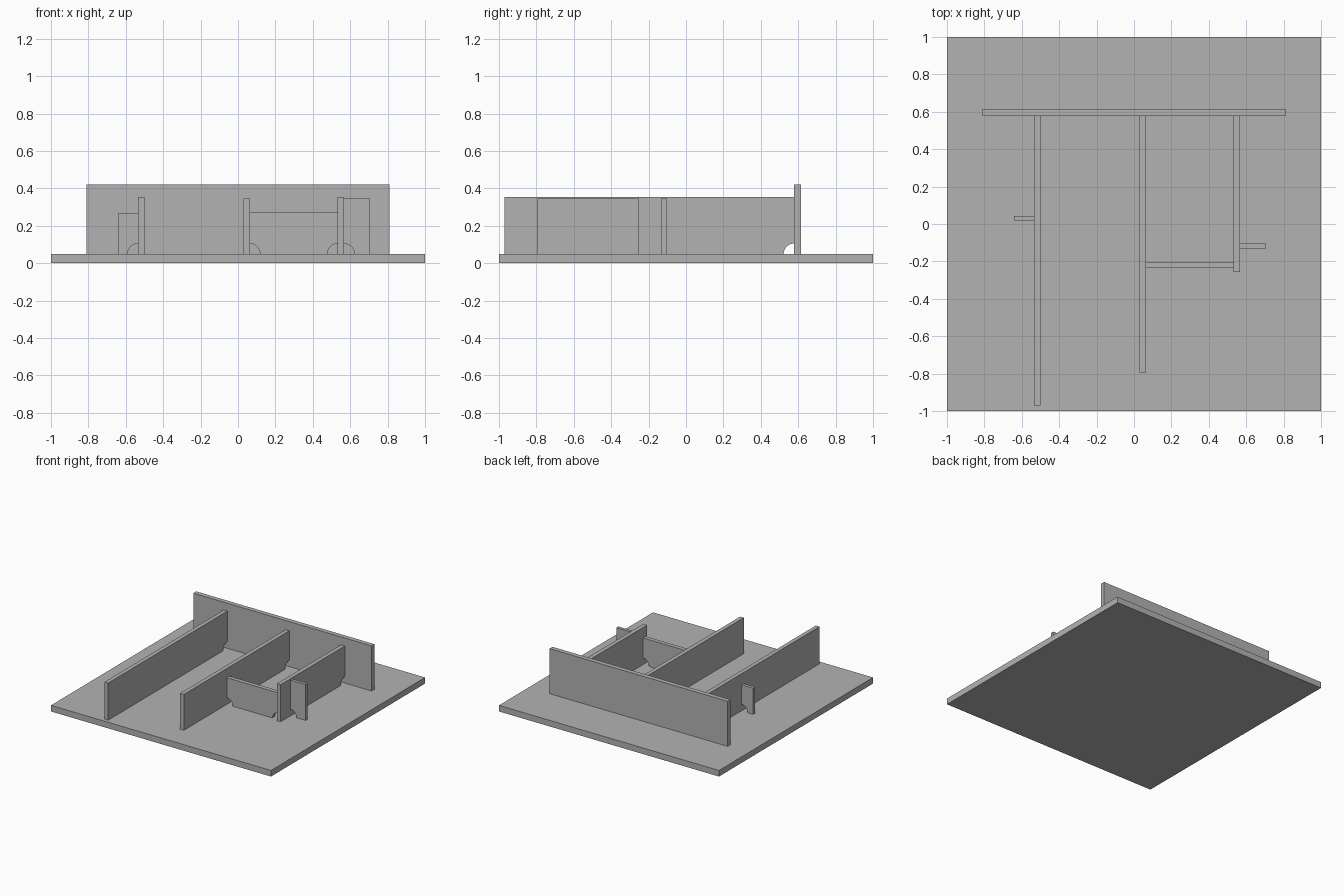
import bpy
import bmesh
from math import cos, sin, pi
from mathutils import Vector

cube = bpy.data.objects.get("Cube")
if cube:
    bpy.data.objects.remove(cube, do_unlink=True)

GREY = (0.45, 0.45, 0.45, 1)
grey = bpy.data.materials.new("plain grey")
grey.use_nodes = True
grey.diffuse_color = GREY
grey.node_tree.nodes["Principled BSDF"].inputs["Base Color"].default_value = GREY

FLOOR = 0.05     # top of the base plate
NOTCH = 0.055    # radius of the relief at a welded corner
STEPS = 8


def plate(name, axis, span, thick, z0, z1, notch_start=False, notch_end=False):
    """Upright plate running along an axis, with quarter-round corner reliefs."""
    a, b = span
    arc = [(NOTCH * cos(i * pi / 2 / STEPS), NOTCH * sin(i * pi / 2 / STEPS))
           for i in range(STEPS + 1)]
    profile = [(a + u, z0 + v) for u, v in reversed(arc)] if notch_start else [(a, z0)]
    profile += [(b - u, z0 + v) for u, v in arc] if notch_end else [(b, z0)]
    profile += [(b, z1), (a, z1)]

    def place(u, t, z):
        return (u, t, z) if axis == "x" else (t, u, z)

    bm = bmesh.new()
    face = bm.faces.new([bm.verts.new(place(u, thick[0], z)) for u, z in profile])
    moved = bmesh.ops.extrude_face_region(bm, geom=[face])["geom"]
    shift = Vector(place(0, thick[1] - thick[0], 0))
    bmesh.ops.translate(bm, vec=shift,
                        verts=[g for g in moved if isinstance(g, bmesh.types.BMVert)])
    bmesh.ops.recalc_face_normals(bm, faces=bm.faces)
    mesh = bpy.data.meshes.new(name)
    bm.to_mesh(mesh)
    bm.free()
    mesh.materials.append(grey)
    obj = bpy.data.objects.new(name, mesh)
    bpy.context.collection.objects.link(obj)
    return obj


# Base and tall back wall
plate("base_plate", "x", (-1, 1), (-1, 1), 0, FLOOR)
plate("back_wall", "x", (-0.81, 0.81), (0.577, 0.615), FLOOR, 0.42)

# Long walls running forward from the back wall
for name, x, front, top in (("right_wall", -0.518, -0.97, 0.355),
                            ("middle_wall", 0.046, -0.793, 0.345),
                            ("left_wall", 0.55, -0.257, 0.355)):
    plate(name, "y", (front, 0.577), (x - 0.017, x + 0.017), FLOOR, top, notch_end=True)

# Cross wall between the middle and left walls
plate("cross_wall", "x", (0.063, 0.533), (-0.236, -0.202), FLOOR, 0.27, True, True)

# Short stiffeners on the outer sides
plate("right_stiffener", "x", (-0.642, -0.535), (0.018, 0.044), FLOOR, 0.265, notch_end=True)
plate("left_stiffener", "x", (0.567, 0.706), (-0.13, -0.105), FLOOR, 0.345, notch_start=True)
